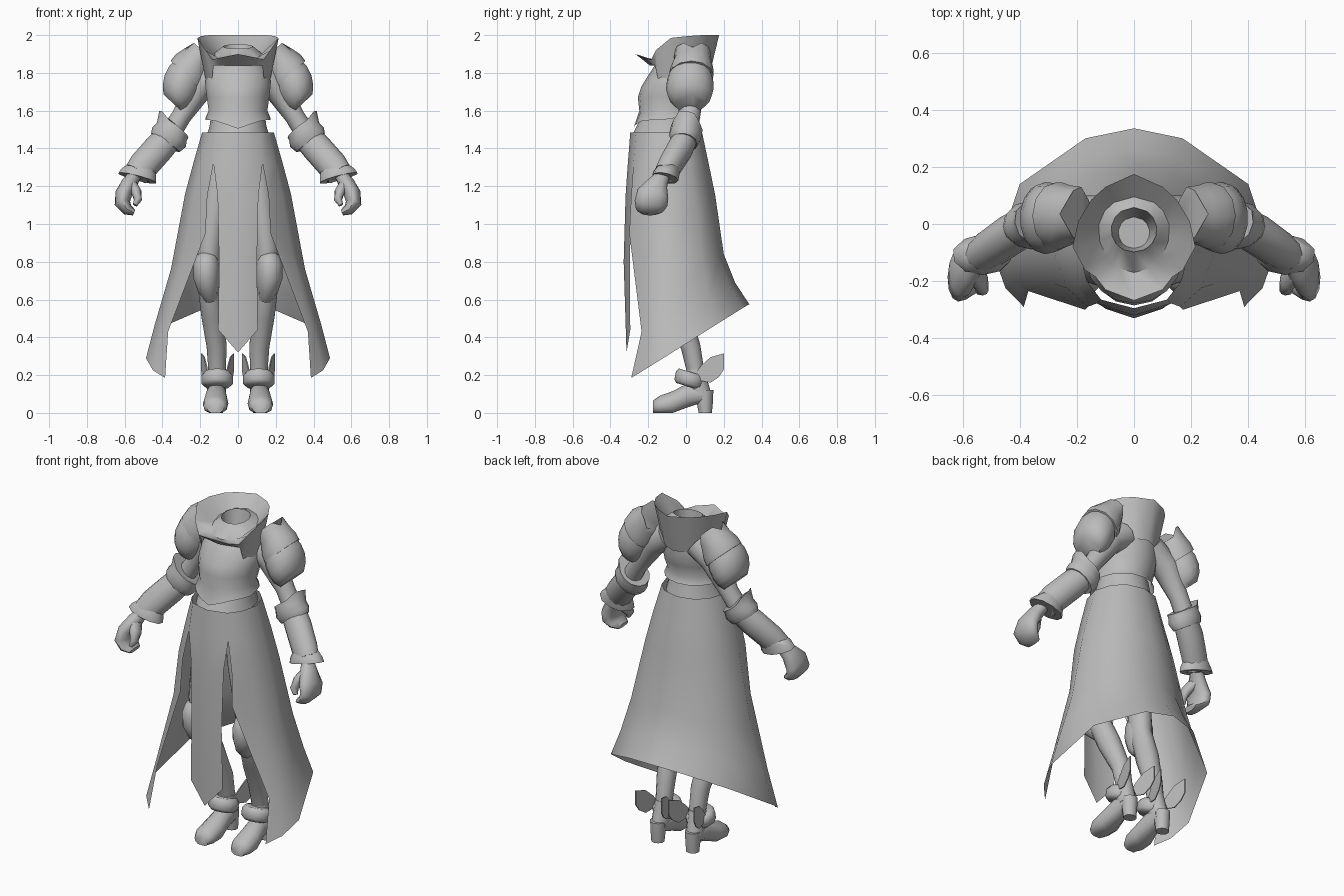
import bpy, bmesh, math
from mathutils import Vector

grey = bpy.data.materials.new("steel_grey")
grey.diffuse_color = (0.5, 0.5, 0.5, 1)


def finish(name, bm, mirror=False, angle=60):
    bmesh.ops.recalc_face_normals(bm, faces=bm.faces)
    me = bpy.data.meshes.new(name)
    bm.to_mesh(me)
    bm.free()
    me.materials.append(grey)
    ob = bpy.data.objects.new(name, me)
    bpy.context.collection.objects.link(ob)
    if mirror:
        mod = ob.modifiers.new("mirror", 'MIRROR')
        mod.merge_threshold = 0.0005
    bpy.ops.object.select_all(action='DESELECT')
    ob.select_set(True)
    bpy.context.view_layer.objects.active = ob
    bpy.ops.object.shade_smooth_by_angle(angle=math.radians(angle))
    return ob


def bridge(bm, rings, closed=True):
    n = len(rings[0])
    for r0, r1 in zip(rings, rings[1:]):
        for i in range(n if closed else n - 1):
            j = (i + 1) % n
            bm.faces.new((r0[i], r0[j], r1[j], r1[i]))


def tube(name, pts, n=12, ref=(0, 1, 0), axis=None, mirror=True, caps=True, shape=None, angle=60):
    """Loft of ellipses; each point is x, y, z, radius along ref, radius across."""
    bm = bmesh.new()
    c = [Vector(p[:3]) for p in pts]
    rings = []
    for i, p in enumerate(pts):
        t = Vector(axis) if axis else c[min(i + 1, len(c) - 1)] - c[max(i - 1, 0)]
        t.normalize()
        u = Vector(ref)
        u = (u - t * u.dot(t)).normalized()
        v = t.cross(u)
        ring = []
        for k in range(n):
            a = 2 * math.pi * k / n
            co = c[i] + u * p[3] * math.cos(a) + v * p[4] * math.sin(a)
            ring.append(bm.verts.new(shape(i, co) if shape else co))
        rings.append(ring)
    bridge(bm, rings)
    if caps:
        bm.faces.new(rings[0])
        bm.faces.new(rings[-1])
    return finish(name, bm, mirror, angle)


def sheet(name, *panels):
    """Open mirrored cloth surface; panels are lists of columns of points, welded where they meet."""
    bm = bmesh.new()
    for cols in panels:
        bridge(bm, [[bm.verts.new(p) for p in col] for col in cols], closed=False)
    bmesh.ops.remove_doubles(bm, verts=bm.verts, dist=.001)
    return finish(name, bm, True, 60)


UP = (0, 0, 1)

# Long coat skirt: columns run from the back centre to the slit, then the pointed front panel
sheet("skirt", [
    [(0, .085, 1.485), (0, .12, 1.32), (0, .155, 1.15), (0, .2, .84), (0, .26, .69), (0, .335, .575)],
    [(.1, .06, 1.485), (.115, .09, 1.32), (.128, .125, 1.15), (.145, .175, .82), (.155, .235, .67), (.17, .3, .555)],
    [(.16, 0, 1.485), (.2, .025, 1.32), (.235, .05, 1.15), (.3, .09, .8), (.35, .12, .6), (.4, .14, .455)],
    [(.19, -.1, 1.485), (.237, -.1, 1.32), (.28, -.1, 1.16), (.355, -.1, .76), (.44, -.11, .47), (.487, -.12, .29)],
    [(.165, -.2, 1.485), (.2, -.215, 1.32), (.235, -.225, 1.15), (.28, -.21, .87), (.4, -.2, .45), (.45, -.225, .225)],
    [(.115, -.265, 1.485), (.13, -.278, 1.32), (.162, -.29, 1.15), (.172, -.3, .95), (.37, -.235, .43),
     (.386, -.29, .185)]
], [
    [(.115, -.265, 1.485), (.13, -.278, 1.32), (.108, -.29, 1.15), (.1, -.297, .8), (.105, -.295, .44)],
    [(0, -.295, 1.485), (0, -.308, 1.32), (0, -.32, 1.15), (0, -.33, .8), (0, -.315, .32)]])

# Waist and breastplate with a pointed lower edge
tube("waist", [(0, -.105, 1.47, .18, .165), (0, -.1, 1.52, .16, .15), (0, -.09, 1.6, .13, .14)],
     16, axis=UP, mirror=False)


def point_front(i, co):
    if i == 0:
        co.z -= .045 * max(0, 1 - abs(co.x) / .13) if co.y < -.1 else -.01
    return co


tube("breastplate", [(0, -.1, 1.55, .178, .175), (0, -.095, 1.6, .152, .158), (0, -.083, 1.67, .172, .168),
                     (0, -.07, 1.73, .165, .175), (0, -.05, 1.79, .148, .172), (0, -.035, 1.84, .13, .14),
                     (0, -.025, 1.88, .08, .09)], 18, axis=UP, mirror=False, caps=False, shape=point_front)

# Flared collar: outer wall, rim with a jutting front lip, inner valley and open neck
rim = [(0, .175, 2), (.1, .13, 2), (.15, .085, 2), (.195, .01, 1.995), (.215, -.08, 1.985),
       (.172, -.16, 1.92), (.135, -.185, 1.87), (.1, -.23, 1.88), (0, -.268, 1.9)]
rim += [(-x, y, z) for x, y, z in rim[-2:0:-1]]
bm = bmesh.new()
rings = [[] for _ in range(5)]
for x, y, z in rim:
    a = math.atan2(x, y + .02)
    s, c = math.sin(a), math.cos(a)
    outer = (.8 * x, .8 * y - .02, 1.77)
    if y < -.175:
        outer = (.95 * x, -.165 - .2 * (.135 - abs(x)), 1.84)
    rings[0].append(bm.verts.new(outer))
    rings[1].append(bm.verts.new((x, y, z)))
    rings[2].append(bm.verts.new((.125 * s, -.02 + (.115 if c > 0 else .15) * c, 1.9 + .04 * c)))
    rings[3].append(bm.verts.new((.08 * s, -.02 + .078 * c, 1.94 + .012 * c)))
    rings[4].append(bm.verts.new((.055 * s, -.03 + .055 * c, 1.78)))
bridge(bm, rings)
bm.faces.new(rings[4])
finish("collar", bm, angle=60)

# Arms
tube("upper_arm", [(.1, .01, 1.8, .09, .085), (.2, .02, 1.73, .08, .075), (.3, .02, 1.57, .055, .052),
                   (.38, 0, 1.44, .055, .055)])


def raise_lip(i, co):
    # the upper edge of the shoulder cap rises in two small corners
    if i == 0 and abs(co.y - .035) > .02 and co.z > 1.87:
        co += Vector((-.02, 0, .03))
    return co


SLOPE = (.68, 0, -.73)
tube("shoulder_cap", [(.205, .035, 1.885, .095, .075), (.222, .035, 1.865, .1, .09), (.25, .03, 1.82, .115, .112),
                      (.272, .028, 1.785, .118, .115)], 12, axis=SLOPE, shape=raise_lip, angle=50)
tube("shoulder_plate", [(.25, .025, 1.82, .1, .09), (.285, .022, 1.765, .122, .11), (.312, .02, 1.715, .126, .108),
                        (.33, .02, 1.675, .115, .095), (.345, .02, 1.64, .085, .07)], 14, axis=SLOPE)


def cuff_peak(i, co):
    # outer side of the elbow cuff rises to a point
    if i == 0 and co.x > .38:
        co += Vector((.01, 0, .035))
    return co


tube("elbow_cuff", [(.335, .005, 1.51, .085, .09), (.35, 0, 1.49, .085, .092), (.365, -.005, 1.46, .085, .103),
                    (.385, -.01, 1.43, .07, .09)], 12, shape=cuff_peak, angle=55)
tube("forearm", [(.365, 0, 1.46, .065, .075), (.42, -.03, 1.4, .07, .08), (.5, -.085, 1.31, .065, .08),
                 (.535, -.11, 1.265, .06, .072)])
tube("wrist_cuff", [(.51, -.09, 1.3, .06, .075), (.526, -.105, 1.265, .07, .1), (.533, -.11, 1.243, .07, .107)],
     10, axis=(.25, -.2, -.95), angle=55)
# Curled mitten hand and thumb
tube("hand", [(.545, -.12, 1.26, .035, .035), (.575, -.15, 1.215, .055, .042), (.605, -.175, 1.16, .085, .045),
              (.612, -.185, 1.11, .088, .042), (.585, -.19, 1.075, .075, .03), (.55, -.19, 1.06, .05, .016)])
tube("thumb", [(.57, -.155, 1.215, .04, .032), (.538, -.2, 1.17, .038, .028), (.53, -.225, 1.13, .028, .022),
               (.545, -.235, 1.1, .014, .012)], 10)

# Legs with rounded knee guards
tube("leg", [(.085, -.1, 1.42, .11, .08), (.115, -.12, 1.15, .1, .08), (.15, -.135, .88, .075, .065),
             (.16, -.13, .72, .065, .058), (.135, -.045, .52, .068, .06), (.113, .025, .35, .052, .053),
             (.11, .055, .2, .045, .045)])
tube("knee_guard", [(.165, -.155, .85, .03, .03), (.165, -.158, .83, .065, .055), (.168, -.16, .78, .085, .07),
                    (.168, -.16, .72, .085, .07), (.158, -.145, .66, .07, .058), (.145, -.115, .605, .045, .035)], 14)

# Boots
tube("boot_cuff", [(.11, .03, .215, .07, .068), (.11, .025, .195, .082, .084), (.11, .015, .155, .08, .084),
                   (.11, .01, .14, .065, .065)], axis=(0, -.3, -1))
tube("ankle", [(.11, .05, .23, .048, .048), (.112, .055, .16, .06, .052), (.115, .08, .09, .055, .048)])


def flat_sole(i, co):
    co.z = max(co.z, (0, 0, 0, .03, .06)[i])
    return co


tube("foot", [(.12, -.175, .03, .035, .045), (.12, -.14, .038, .052, .064), (.118, -.07, .05, .065, .067),
              (.115, .01, .09, .068, .055), (.113, .1, .1, .055, .045)], 12, ref=UP, axis=(0, 1, 0), shape=flat_sole)
tube("boot_heel", [(.115, .098, .12, .047, .046), (.115, .1, .05, .042, .042), (.115, .102, 0, .035, .038)],
     10, axis=(0, 0, -1))

# Thin ankle wings spreading backward on both sides of each boot
for side, x0, spread in (("outer", .155, .22), ("inner", .06, -.25)):
    bm = bmesh.new()
    rings = []
    for dx in (0, .006):
        rings.append([bm.verts.new((x0 + dx + spread * (y - .04), y, z)) for y, z in
                      ((.04, .2), (.08, .25), (.13, .295), (.2, .315), (.2, .23), (.175, .19), (.13, .16), (.08, .17))])
    bridge(bm, rings)
    bm.faces.new(rings[0])
    bm.faces.new(rings[1])
    finish(side + "_ankle_wing", bm, True, 30)
